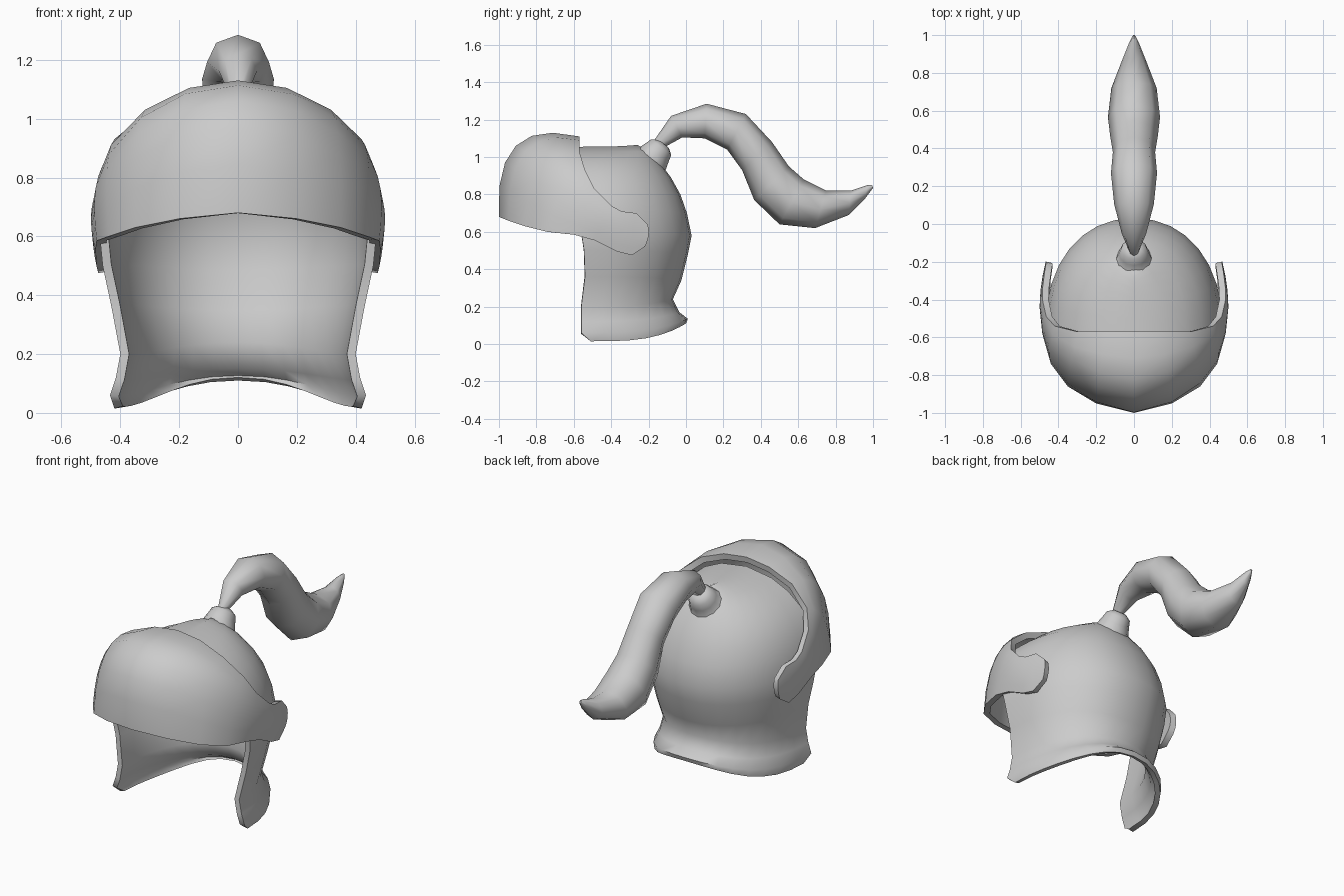
import bpy, bmesh, math
from mathutils import Vector

if "Cube" in bpy.data.objects:
    bpy.data.objects.remove(bpy.data.objects["Cube"])


def make_object(name, rows, closed=False, thickness=0.0):
    """Skin a grid of points; closed=True wraps each row into a capped ring."""
    bm = bmesh.new()
    grid = [[bm.verts.new(p) for p in row] for row in rows]
    n = len(grid[0])
    for a, b in zip(grid, grid[1:]):
        for i in range(n if closed else n - 1):
            j = (i + 1) % n
            bm.faces.new((a[i], a[j], b[j], b[i]))
    if closed:
        bm.faces.new(grid[0])
        bm.faces.new(grid[-1])
        bmesh.ops.recalc_face_normals(bm, faces=bm.faces)
    bmesh.ops.remove_doubles(bm, verts=bm.verts, dist=0.0005)
    mesh = bpy.data.meshes.new(name)
    bm.to_mesh(mesh)
    bm.free()
    obj = bpy.data.objects.new(name, mesh)
    bpy.context.collection.objects.link(obj)
    bpy.ops.object.select_all(action='DESELECT')
    obj.select_set(True)
    bpy.context.view_layer.objects.active = obj
    if thickness:
        mod = obj.modifiers.new("thickness", 'SOLIDIFY')
        mod.thickness = thickness
        mod.offset = -1
        bpy.ops.object.modifier_apply(modifier=mod.name)
    bpy.ops.object.shade_smooth_by_angle(angle=math.radians(55))
    return obj


# Helmet shell: half-oval rows (front z, back z, half width, front y, back y)
shell_rows = [
    (.015, .11, .42, -.51, .0), (.06, .135, .435, -.56, .01),
    (.12, .17, .415, -.56, -.035), (.20, .24, .40, -.56, -.07),
    (.36, .34, .43, -.54, -.025), (.50, .48, .46, -.545, .01),
    (.60, .58, .47, -.56, .03), (.72, .70, .455, -.57, .005),
    (.82, .80, .42, -.57, -.03), (.91, .89, .36, -.57, -.08),
    (.98, .97, .275, -.57, -.14), (1.03, 1.03, .165, -.57, -.20),
    (1.055, 1.065, 0, -.57, -.26),
]
SEG = 16
shell = []
for zf, zb, w, yf, yb in shell_rows:
    row = []
    for i in range(SEG + 1):
        t = math.pi * i / SEG
        s, c = max(math.sin(t), 0.0), math.cos(t)
        x = w * math.copysign(abs(c) ** .92, c)
        row.append((x, yf + (yb - yf) * s ** .92, zf + (zb - zf) * s ** 3))
    shell.append(row)
make_object("helmet_shell", shell, thickness=.03)

# Visor: lower edge, middle and upper edge of each column, centre to hinge
visor_cols = [
    ((0, -1.0, .68), (0, -.91, 1.06), (0, -.57, 1.11)),
    ((.20, -.95, .66), (.19, -.86, 1.03), (.15, -.57, 1.09)),
    ((.35, -.86, .63), (.34, -.77, .95), (.30, -.57, 1.03)),
    ((.44, -.74, .60), (.445, -.66, .83), (.42, -.54, .93)),
    ((.48, -.60, .585), (.487, -.54, .73), (.465, -.49, .83)),
    ((.485, -.49, .555), (.50, -.44, .66), (.485, -.40, .74)),
    ((.48, -.37, .495), (.495, -.35, .61), (.485, -.345, .71)),
    ((.475, -.29, .475), (.485, -.28, .59), (.475, -.265, .70)),
    ((.465, -.22, .52), (.468, -.20, .58), (.465, -.205, .64)),
]
mirrored = [[(-x, y, z) for x, y, z in col] for col in visor_cols[:0:-1]]
visor = []
for r in range(7):
    t = r / 6
    row = []
    for col in mirrored + visor_cols:
        b, m, e = (Vector(p) for p in col)
        ctrl = 2 * m - (b + e) / 2
        row.append(b * (1 - t) ** 2 + ctrl * 2 * t * (1 - t) + e * t * t)
    visor.append(row)
make_object("visor", visor, thickness=.035)

# Plume socket: flared knob turned around a backward-leaning axis
axis = Vector((0, .62, .785))
side = Vector((0, .785, -.62))
base = Vector((0, -.225, .935))
knob = []
for h, rad in [(-.03, .17), (.03, .125), (.065, .095), (.11, .08), (.15, .068), (.172, .035)]:
    knob.append([base + axis * h + side * rad * math.cos(a) + Vector((rad * math.sin(a), 0, 0))
                 for a in (math.tau * i / 12 for i in range(12))])
make_object("plume_socket", knob, closed=True)

# Plume: oval rings (upper y, z, lower y, z, half width)
plume_rows = [
    (-.17, 1.09, -.12, 1.05, .025), (-.08, 1.22, -.02, 1.105, .065),
    (.11, 1.285, .10, 1.10, .105), (.32, 1.23, .22, 1.04, .122),
    (.46, 1.08, .30, .93, .112), (.55, .95, .365, .77, .125),
    (.63, .88, .50, .64, .138), (.75, .82, .69, .62, .12),
    (.88, .82, .87, .69, .06), (.97, .85, .955, .775, .025),
    (.995, .85, 1.0, .835, .006),
]
plume = []
for y1, z1, y2, z2, w in plume_rows:
    mid = Vector((0, (y1 + y2) / 2, (z1 + z2) / 2))
    half = Vector((0, (y1 - y2) / 2, (z1 - z2) / 2))
    plume.append([mid + half * math.cos(a) + Vector((w * math.sin(a), 0, 0))
                  for a in (math.tau * i / 8 for i in range(8))])
make_object("plume", plume, closed=True)
